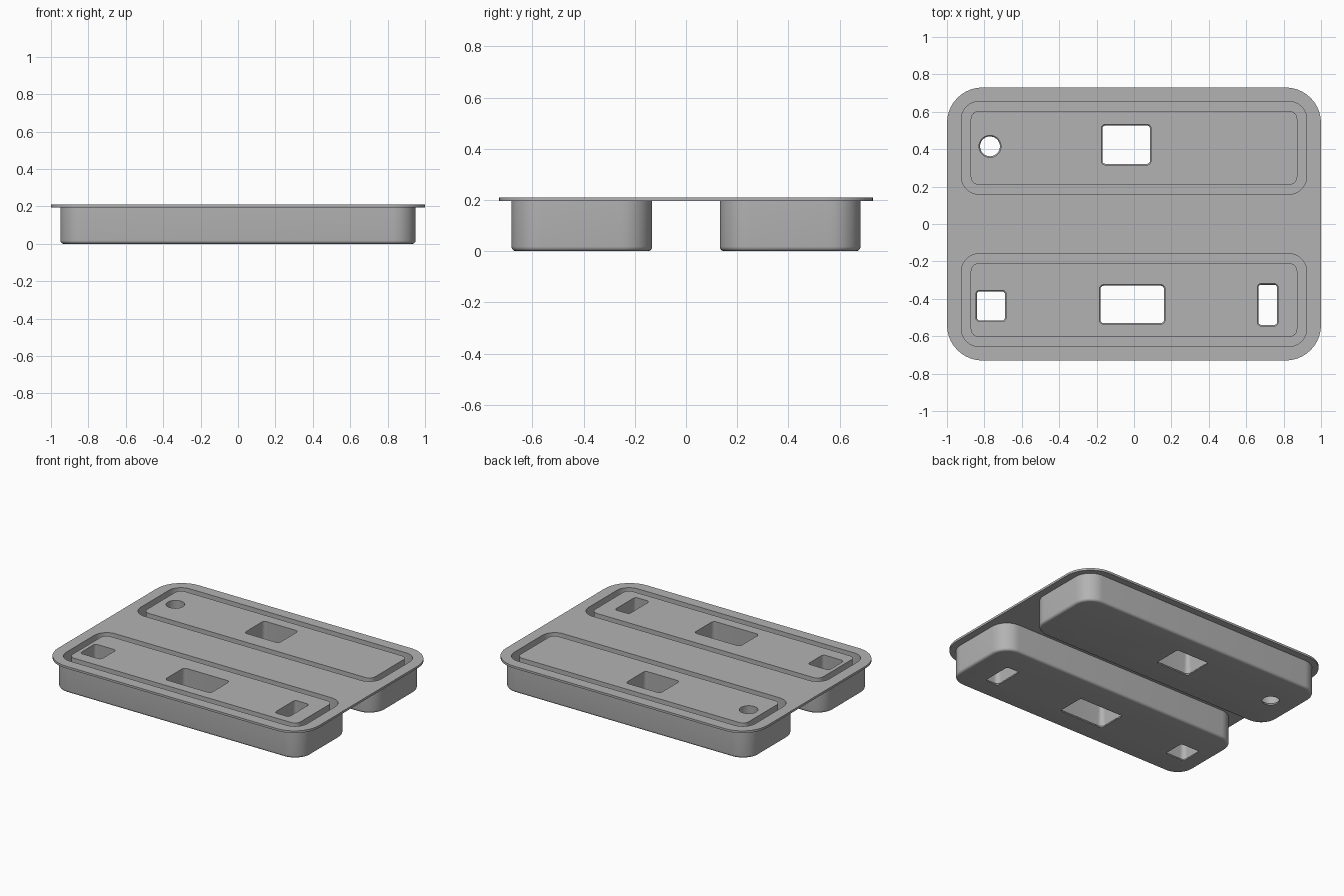
import bpy, bmesh
from math import sin, cos, pi

cube = bpy.data.objects.get("Cube")
if cube:
    bpy.data.objects.remove(cube, do_unlink=True)

grey = bpy.data.materials.new("mid grey")
grey.use_nodes = True
colour = (0.45, 0.45, 0.45, 1)
grey.diffuse_color = colour
grey.node_tree.nodes["Principled BSDF"].inputs["Base Color"].default_value = colour

TOP, DECK, FLOOR, FILLET = 0.21, 0.195, 0.03, 0.018
ROW_Y = 0.407


def rounded_rect(cx, cy, hx, hy, r, steps=10):
    """Counter-clockwise outline of a rectangle with rounded corners."""
    pts = []
    for k, (sx, sy) in enumerate([(1, 1), (-1, 1), (-1, -1), (1, -1)]):
        for i in range(steps + 1):
            a = (k + i / steps) * pi / 2
            pts.append((cx + sx * (hx - r) + r * cos(a), cy + sy * (hy - r) + r * sin(a)))
    return pts


def loft(name, cx, cy, hx, hy, r, levels):
    """Solid stacked from rounded outlines; levels are (z, outward offset)."""
    bm = bmesh.new()
    rings = []
    for z, grow in levels:
        outline = rounded_rect(cx, cy, hx + grow, hy + grow, r + grow)
        rings.append([bm.verts.new((x, y, z)) for x, y in outline])
    n = len(rings[0])
    for low, high in zip(rings, rings[1:]):
        for i in range(n):
            j = (i + 1) % n
            bm.faces.new((low[i], low[j], high[j], high[i]))
    bm.faces.new(rings[0][::-1])
    bm.faces.new(rings[-1])
    bmesh.ops.remove_doubles(bm, verts=bm.verts, dist=1e-5)
    bmesh.ops.recalc_face_normals(bm, faces=bm.faces)
    mesh = bpy.data.meshes.new(name)
    bm.to_mesh(mesh)
    bm.free()
    mesh.materials.append(grey)
    obj = bpy.data.objects.new(name, mesh)
    bpy.context.collection.objects.link(obj)
    return obj


def select(obj):
    bpy.ops.object.select_all(action='DESELECT')
    obj.select_set(True)
    bpy.context.view_layer.objects.active = obj


def cut(obj, cutter):
    """Subtract the cutter and throw it away."""
    cutter.hide_render = True
    mod = obj.modifiers.new("cut", 'BOOLEAN')
    mod.operation, mod.solver, mod.object = 'DIFFERENCE', 'EXACT', cutter
    select(obj)
    bpy.ops.object.modifier_apply(modifier=mod.name)
    bpy.data.objects.remove(cutter, do_unlink=True)


def finish(obj):
    select(obj)
    bpy.ops.object.shade_smooth_by_angle(angle=pi / 6)


# Quarter-round steps shared by the pod edges and the hole mouths
arc = [i * pi / 10 for i in range(6)]
pod_levels = [(FILLET * (1 - cos(a)), FILLET * (sin(a) - 1)) for a in arc] + [(DECK, 0)]
hole_levels = [(-0.02, FILLET)] + [(FILLET * sin(a), FILLET * (1 - cos(a))) for a in arc] + [(0.3, 0)]

# Hole centres, half sizes and corner radii for each row
holes = {
    "front": [(-0.765, -0.438, 0.075, 0.078, 0.015),
              (-0.01, -0.43, 0.17, 0.1, 0.018),
              (0.715, -0.432, 0.05, 0.107, 0.015)],
    "back": [(-0.77, 0.415, 0.053, 0.053, 0.0529),
             (-0.042, 0.424, 0.127, 0.102, 0.015)],
}

# Thin top deck
deck = loft("deck_plate", 0, 0, 1, 0.73, 0.19, [(DECK, 0), (TOP, 0)])

for row, side in (("front", -1), ("back", 1)):
    y = side * ROW_Y

    # Channel opening through the deck
    cut(deck, loft("channel_cutter", 0, y, 0.923, 0.248, 0.095, [(0.1, 0), (0.3, 0)]))

    # Hanging pod with a hollow inside
    pod = loft(row + "_pod", 0, y, 0.95, 0.275, 0.12, pod_levels)
    cut(pod, loft("cavity_cutter", 0, y, 0.923, 0.248, 0.095, [(FLOOR, 0), (0.3, 0)]))

    # Raised block inside the pod, level with the deck
    block = loft(row + "_block", 0, y, 0.873, 0.198, 0.045, [(FLOOR, 0), (TOP, 0)])

    # Through holes with rounded lower mouths
    for hole in holes[row]:
        for part in (pod, block):
            cut(part, loft("hole_cutter", *hole, hole_levels))
    finish(pod)
    finish(block)

finish(deck)
